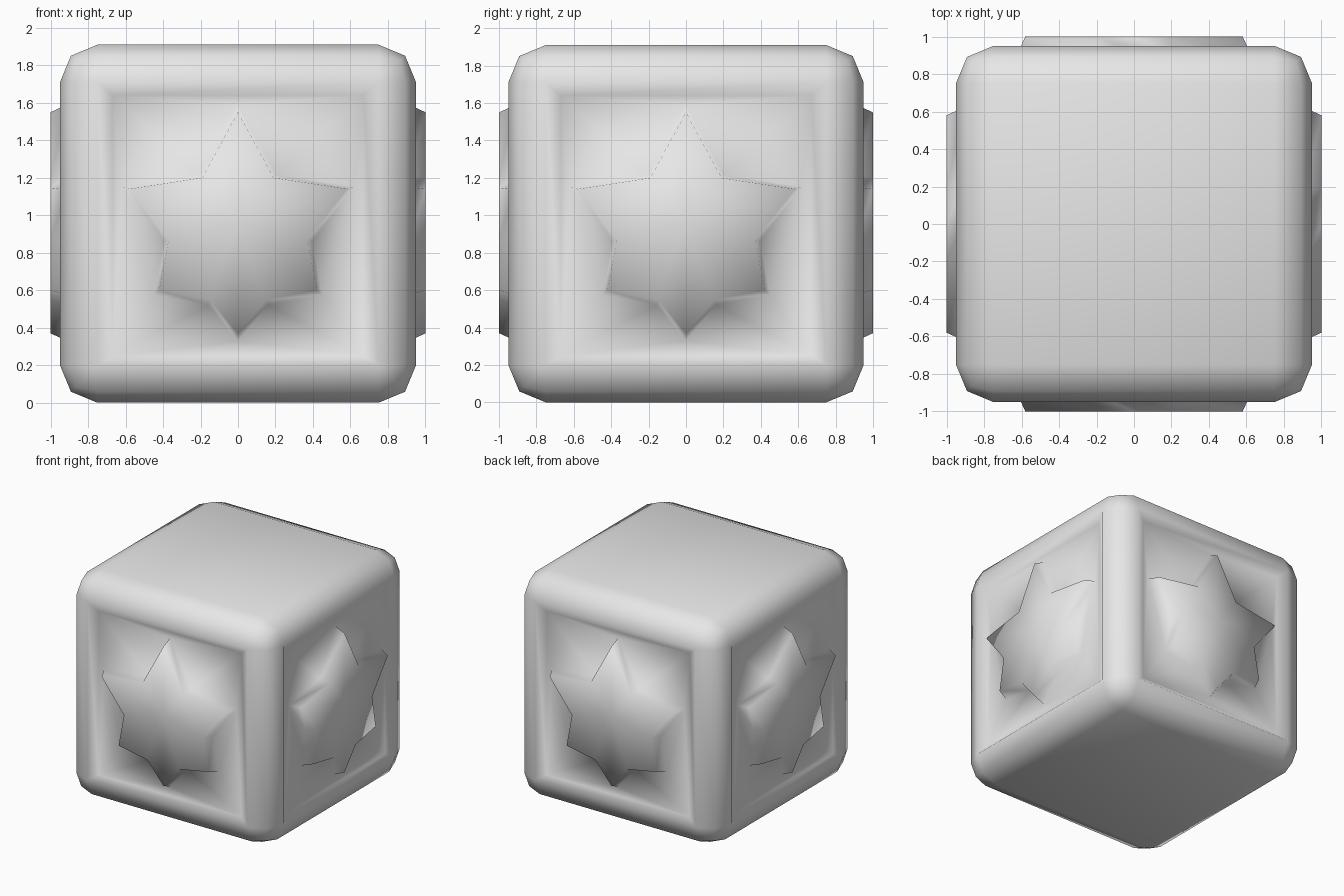
import bpy, bmesh, math
from mathutils import Matrix, Vector

if "Cube" in bpy.data.objects:
    bpy.data.objects.remove(bpy.data.objects["Cube"])

HALF, HEIGHT = 0.95, 1.91      # cube half width and height
ROUND = 0.2                    # edge rounding
FLOOR = 0.91                   # distance of the sunken panels from the axis
FACE = 1.0                     # distance of the star faces from the axis

stone = bpy.data.materials.new("light grey")
stone.diffuse_color = (0.8, 0.8, 0.8, 1)
stone.use_nodes = True
stone.node_tree.nodes["Principled BSDF"].inputs["Base Color"].default_value = stone.diffuse_color

# Right half of the star outline (x, z), from top tip to bottom tip
half = [(0, 1.55), (0.19, 1.2), (0.58, 1.14), (0.37, 0.87),
        (0.42, 0.6), (0.15, 0.55), (0, 0.37)]
outline = half + [(-x, z) for x, z in half[-2:0:-1]]
centre = Vector((0, 0.96))


def rectangle(x, low, high):
    return [(-x, low), (x, low), (x, high), (-x, high)]


def scaled_star(scale):
    return [centre + (Vector(p) - centre) * scale for p in outline]


def bridge(bm, a, b):
    for i in range(len(a)):
        j = (i + 1) % len(a)
        bm.faces.new((a[i], a[j], b[j], b[i]))


def add_side(bm, angle):
    """Sloped wall, sunken panel and raised star of one side."""
    turn = Matrix.Rotation(angle, 3, 'Z')

    def loop(points, dist):
        return [bm.verts.new(turn @ Vector((p[0], -dist, p[1]))) for p in points]

    def loop_edges(verts):
        return [bm.edges.get((verts[i - 1], verts[i])) for i in range(len(verts))]

    outer = loop(rectangle(HALF - ROUND, ROUND, HEIGHT - ROUND), HALF)
    inner = loop(rectangle(0.67, 0.25, 1.64), FLOOR)
    foot = loop(scaled_star(1.07), FLOOR)
    front = loop(scaled_star(1.0), FACE)
    bridge(bm, outer, inner)
    bridge(bm, foot, front)
    # panel floor around the star
    bmesh.ops.triangle_fill(bm, use_beauty=True, use_dissolve=False,
                            edges=loop_edges(inner) + loop_edges(foot))
    # star face
    hub = loop([centre], FACE)[0]
    for i in range(len(front)):
        bm.faces.new((front[i - 1], front[i], hub))


# Rounded cube, with its four upright flats opened
bm = bmesh.new()
bmesh.ops.create_cube(bm, size=1, matrix=Matrix.Translation((0, 0, HEIGHT / 2))
                      @ Matrix.Diagonal((2 * HALF, 2 * HALF, HEIGHT, 1)))
bmesh.ops.bevel(bm, geom=bm.edges[:], offset=ROUND, segments=2,
                profile=0.5, affect='EDGES')
bm.normal_update()
flats = [f for f in bm.faces if f.calc_area() > 1 and abs(f.normal.z) < 0.1]
bmesh.ops.delete(bm, geom=flats, context='FACES_ONLY')

# One star panel on each upright side
for k in range(4):
    add_side(bm, k * math.pi / 2)
bmesh.ops.remove_doubles(bm, verts=bm.verts, dist=0.001)
bmesh.ops.recalc_face_normals(bm, faces=bm.faces)
for f in bm.faces:
    f.smooth = True

mesh = bpy.data.meshes.new("star_block")
bm.to_mesh(mesh)
bm.free()
mesh.materials.append(stone)
block = bpy.data.objects.new("star_block", mesh)
bpy.context.collection.objects.link(block)
